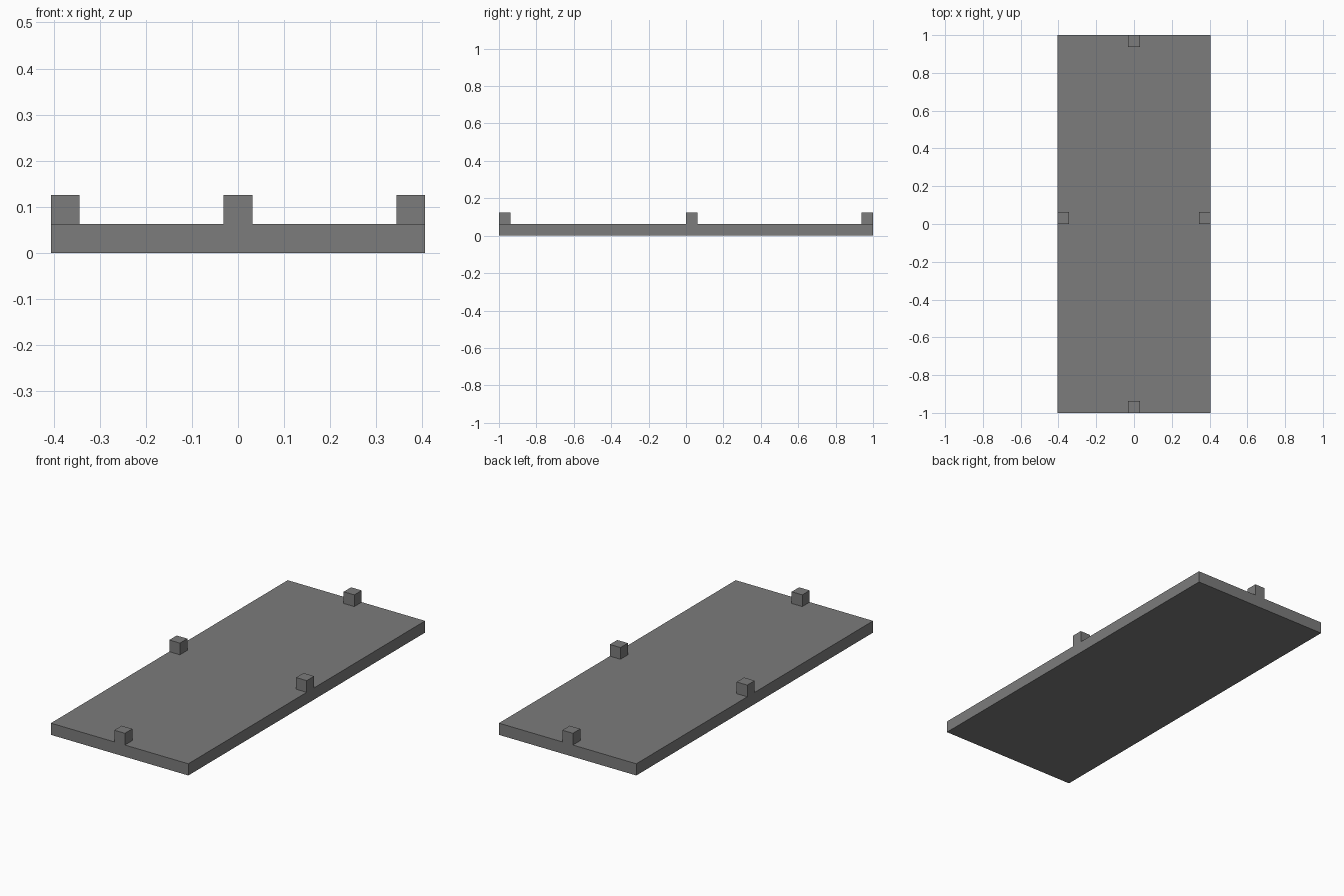
import bpy
import bmesh
from mathutils import Matrix, Vector

default = bpy.data.objects.get("Cube")
if default:
    bpy.data.objects.remove(default, do_unlink=True)

UNIT = 2 / 32                 # one block of the modelling grid
WIDTH, LENGTH = 13 * UNIT, 32 * UNIT

grey = bpy.data.materials.new("stone grey")
grey.use_nodes = True
color = (0.2, 0.2, 0.2, 1)
grey.diffuse_color = color
grey.node_tree.nodes["Principled BSDF"].inputs["Base Color"].default_value = color


def box(name, size, location):
    """Flat-shaded box centred on location."""
    bm = bmesh.new()
    bmesh.ops.create_cube(bm, size=1, matrix=Matrix.Diagonal((*size, 1)))
    mesh = bpy.data.meshes.new(name)
    bm.to_mesh(mesh)
    bm.free()
    mesh.materials.append(grey)
    obj = bpy.data.objects.new(name, mesh)
    obj.location = Vector(location)
    bpy.context.collection.objects.link(obj)
    return obj


# Flat base slab
box("base_slab", (WIDTH, LENGTH, UNIT), (0, 0, UNIT / 2))

# One cube peg in the middle of each edge, flush with the outside
edge_x = (WIDTH - UNIT) / 2
edge_y = (LENGTH - UNIT) / 2
pegs = {
    "front_peg": (0, -edge_y),
    "back_peg": (0, edge_y),
    "left_peg": (edge_x, UNIT / 2),
    "right_peg": (-edge_x, UNIT / 2),
}
for name, (x, y) in pegs.items():
    box(name, (UNIT, UNIT, UNIT), (x, y, UNIT * 1.5))
